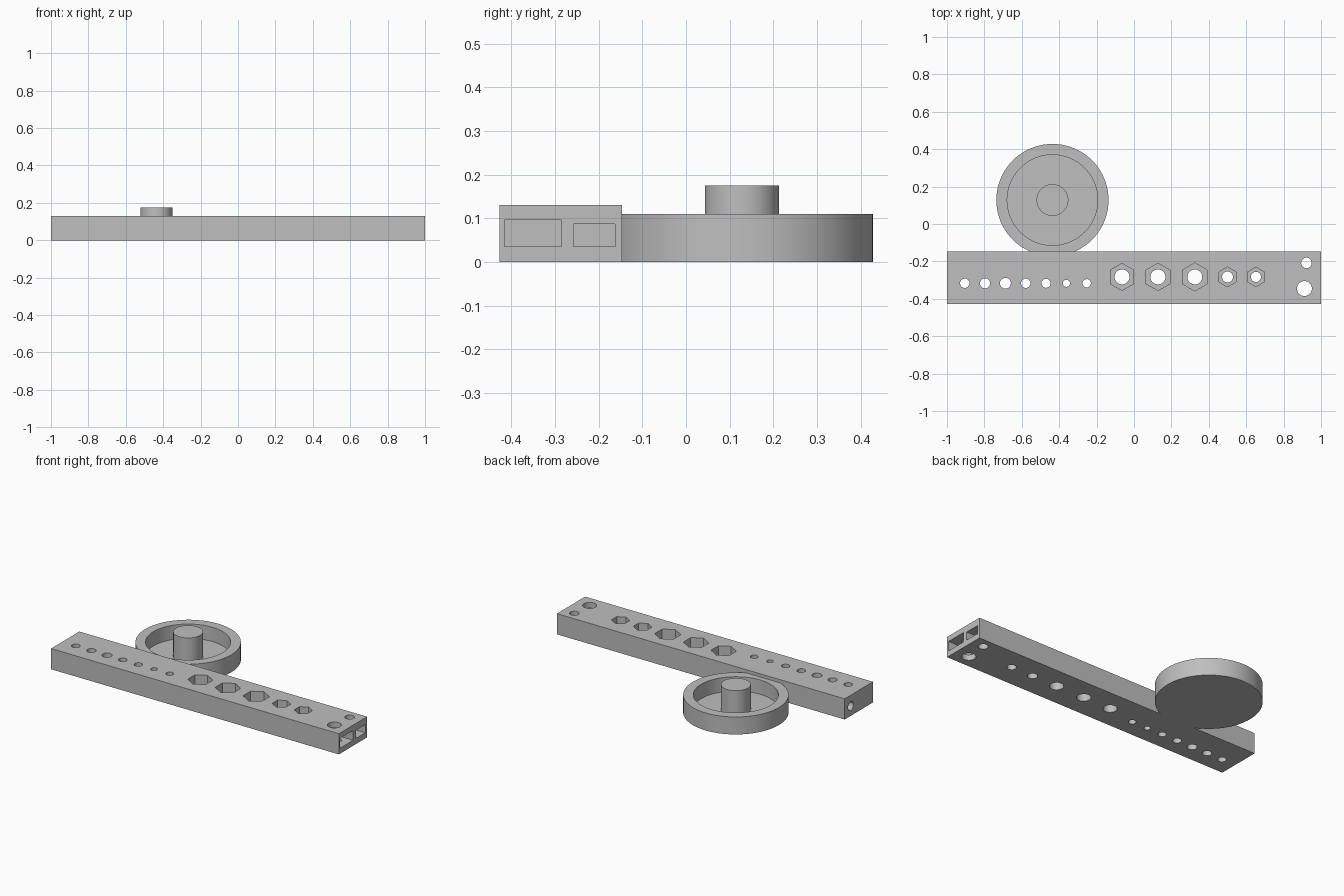
import bpy, bmesh, math
from mathutils import Matrix, Vector

if "Cube" in bpy.data.objects:
    bpy.data.objects.remove(bpy.data.objects["Cube"], do_unlink=True)

GREY = (0.52, 0.52, 0.52, 1)
grey = bpy.data.materials.new("plain_grey")
grey.use_nodes = True
grey.diffuse_color = GREY
grey.node_tree.nodes["Principled BSDF"].inputs["Base Color"].default_value = GREY


def make(name, bm):
    bmesh.ops.recalc_face_normals(bm, faces=bm.faces)
    mesh = bpy.data.meshes.new(name)
    bm.to_mesh(mesh)
    bm.free()
    mesh.materials.append(grey)
    obj = bpy.data.objects.new(name, mesh)
    bpy.context.collection.objects.link(obj)
    return obj


def box(name, low, high):
    low, high = Vector(low), Vector(high)
    bm = bmesh.new()
    bmesh.ops.create_cube(bm, size=1, matrix=Matrix.Translation((low + high) / 2)
                          @ Matrix.Diagonal((*(high - low), 1)))
    return make(name, bm)


def prism(name, radius, centre, length, sides=40, turn=Matrix()):
    bm = bmesh.new()
    bmesh.ops.create_cone(bm, cap_ends=True, segments=sides, radius1=radius, radius2=radius,
                          depth=length, matrix=Matrix.Translation(centre) @ turn)
    return make(name, bm)


def cut(target, cutter):
    cutter.hide_render = True
    mod = target.modifiers.new("cut", "BOOLEAN")
    mod.operation, mod.solver, mod.object = "DIFFERENCE", "EXACT", cutter
    bpy.context.view_layer.objects.active = target
    bpy.ops.object.modifier_apply(modifier=mod.name)
    bpy.data.objects.remove(cutter, do_unlink=True)


def smooth(obj):
    bpy.ops.object.select_all(action="DESELECT")
    obj.select_set(True)
    bpy.context.view_layer.objects.active = obj
    bpy.ops.object.shade_smooth_by_angle(angle=math.radians(30))


# Rectangular test bar
TOP = 0.13
bar = box("test_bar", (-1, -0.427, 0), (1, -0.147, TOP))

# Row of small through holes
for i, r in enumerate((0.025, 0.027, 0.029, 0.025, 0.024, 0.019, 0.022)):
    cut(bar, prism("hole_cutter", r, (-0.905 + i * 0.1087, -0.317, TOP / 2), 0.3))

# Hexagonal nut pockets with round holes below
for x, hex_r, hole_r in ((-0.064, 0.072, 0.04), (0.128, 0.073, 0.04), (0.325, 0.075, 0.04),
                         (0.5, 0.053, 0.029), (0.652, 0.052, 0.027)):
    cut(bar, prism("hole_cutter", hole_r, (x, -0.283, TOP / 2), 0.3))
    cut(bar, prism("nut_cutter", hex_r, (x, -0.283, TOP), 0.16, sides=6))

# Nut slots in the left end, crossed by vertical holes
cut(bar, box("slot_cutter", (0.83, -0.415, 0.035), (1.1, -0.285, 0.096)))
cut(bar, box("slot_cutter", (0.86, -0.258, 0.035), (1.1, -0.163, 0.087)))
cut(bar, prism("hole_cutter", 0.04, (0.911, -0.345, TOP / 2), 0.3))
cut(bar, prism("hole_cutter", 0.028, (0.922, -0.208, TOP / 2), 0.3))

# Blind bore in the right end
cut(bar, prism("bore_cutter", 0.027, (-1, -0.207, 0.062), 0.4,
               turn=Matrix.Rotation(math.pi / 2, 4, "Y")))
smooth(bar)

# Round tray with a raised centre post, turned from one profile
profile = [(0, 0), (0.3, 0), (0.3, 0.11), (0.242, 0.11), (0.242, 0.02),
           (0.085, 0.02), (0.085, 0.175), (0, 0.175)]
bm = bmesh.new()
verts = [bm.verts.new((r, 0, z)) for r, z in profile]
edges = [bm.edges.new(pair) for pair in zip(verts, verts[1:])]
bmesh.ops.spin(bm, geom=verts + edges, cent=(0, 0, 0), axis=(0, 0, 1),
               angle=math.tau, steps=80)
bmesh.ops.remove_doubles(bm, verts=bm.verts, dist=0.0005)
tray = make("round_tray", bm)
tray.location = (-0.436, 0.128, 0)
smooth(tray)
